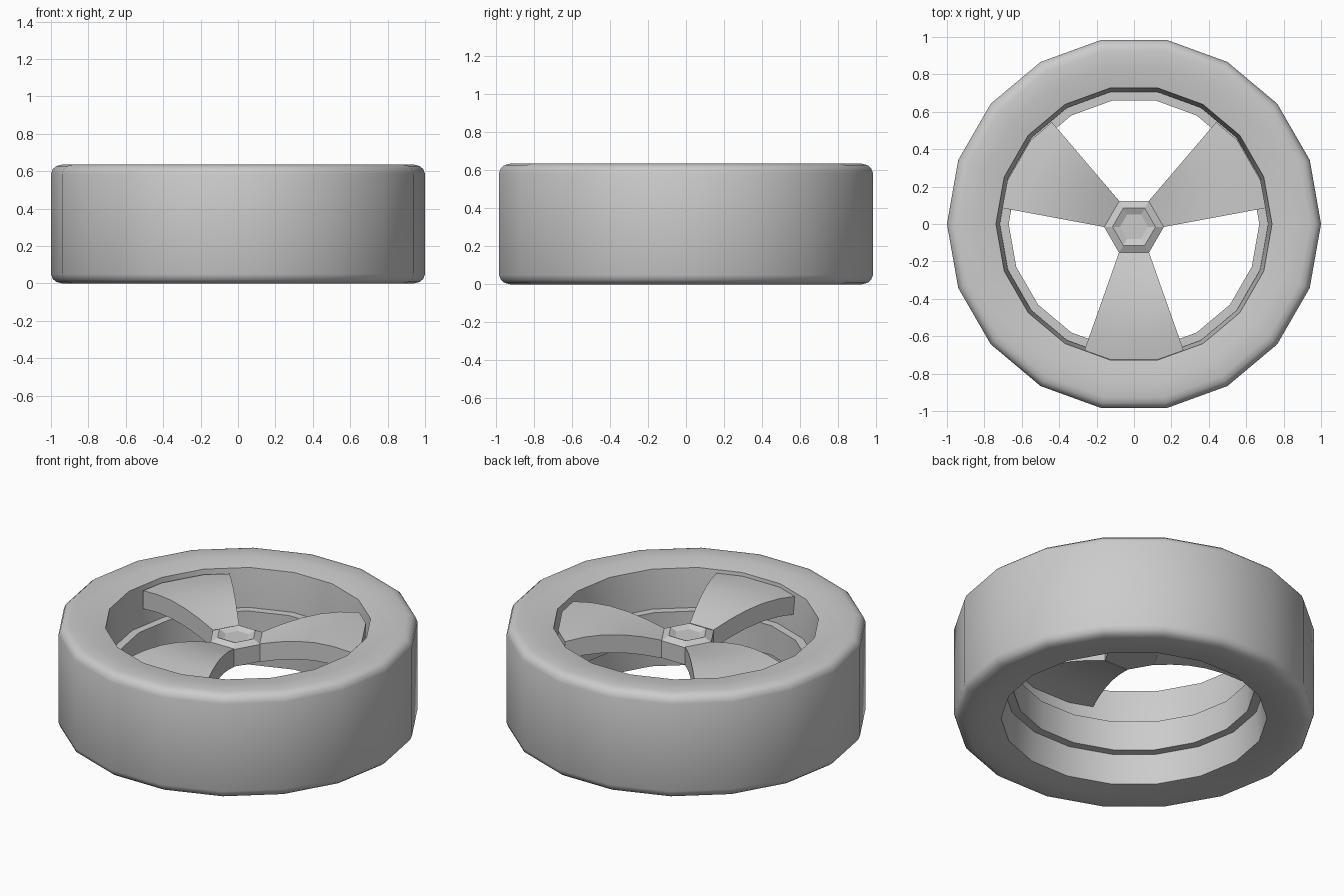
import bpy, bmesh
from math import cos, sin, pi, radians

if "Cube" in bpy.data.objects:
    bpy.data.objects.remove(bpy.data.objects["Cube"])


def make(name, verts, faces):
    mesh = bpy.data.meshes.new(name)
    mesh.from_pydata(verts, [], faces)
    bm = bmesh.new()
    bm.from_mesh(mesh)
    bmesh.ops.recalc_face_normals(bm, faces=bm.faces)
    bm.to_mesh(mesh)
    bm.free()
    ob = bpy.data.objects.new(name, mesh)
    bpy.context.collection.objects.link(ob)
    return ob


def smooth(ob, angle=40):
    bpy.ops.object.select_all(action='DESELECT')
    ob.select_set(True)
    bpy.context.view_layer.objects.active = ob
    bpy.ops.object.shade_smooth_by_angle(angle=radians(angle))


def lathe(name, profile, sides, closed=True, cy=0.0):
    n = len(profile)
    verts = [(r * cos(2 * pi * i / sides), cy + r * sin(2 * pi * i / sides), z)
             for i in range(sides) for r, z in profile]
    faces = [(i * n + j, (i + 1) % sides * n + j,
              (i + 1) % sides * n + (j + 1) % n, i * n + (j + 1) % n)
             for i in range(sides) for j in range(n if closed else n - 1)]
    if not closed:
        faces += [[i * n for i in range(sides)], [i * n + n - 1 for i in range(sides)]]
    return make(name, verts, faces)


H, HUB_Y = 0.635, -0.015

# Tyre: upper half of the profile, mirrored to the lower half
upper = [(1.0, 0.585), (0.99, 0.612), (0.97, 0.628), (0.94, H),
         (0.85, 0.634), (0.738, 0.615), (0.717, 0.40)]
tyre = lathe("tyre", upper + [(r, H - z) for r, z in reversed(upper)], 18)
smooth(tyre)

# Inner rim band
rim = lathe("rim_ring", [(0.73, 0.2), (0.67, 0.2), (0.67, 0.38), (0.73, 0.38)], 18)
smooth(rim)

# Six-sided hub with chamfer and shallow recess
lathe("hub", [(0.16, 0.43), (0.16, 0.535), (0.115, 0.557), (0.075, 0.54)],
      6, closed=False, cy=HUB_Y)


# Flared, arched spokes
def spoke(name, angle):
    rows = [(0.0, 0.538), (0.2, 0.572), (0.4, 0.597), (0.6, 0.61), (0.8, 0.609), (1.0, 0.594)]
    cols = [(-1, 0.66), (-0.47, 0.71), (0.47, 0.71), (1, 0.66)]
    verts = []
    for drop in (0, 0.11):
        for t, z in rows:
            half = 0.08 + 0.185 * t
            for u, end in cols:
                x, y = 0.137 + (end - 0.137) * t, u * half
                verts.append((x * cos(angle) - y * sin(angle),
                              HUB_Y + x * sin(angle) + y * cos(angle), z - drop))
    nr, nc = len(rows), len(cols)
    off = nr * nc
    faces = [[k + i * nc + j for i, j in ((a, b), (a + 1, b), (a + 1, b + 1), (a, b + 1))]
             for k in (0, off) for a in range(nr - 1) for b in range(nc - 1)]
    # side and end walls around the border
    border = ([j for j in range(nc)] + [i * nc + nc - 1 for i in range(1, nr)]
              + [(nr - 1) * nc + j for j in range(nc - 2, -1, -1)]
              + [i * nc for i in range(nr - 2, 0, -1)])
    faces += [(a, b, b + off, a + off) for a, b in zip(border, border[1:] + border[:1])]
    smooth(make(name, verts, faces))


for i, deg in enumerate((-90, 30, 150)):
    spoke(f"spoke_{i + 1}", radians(deg))
